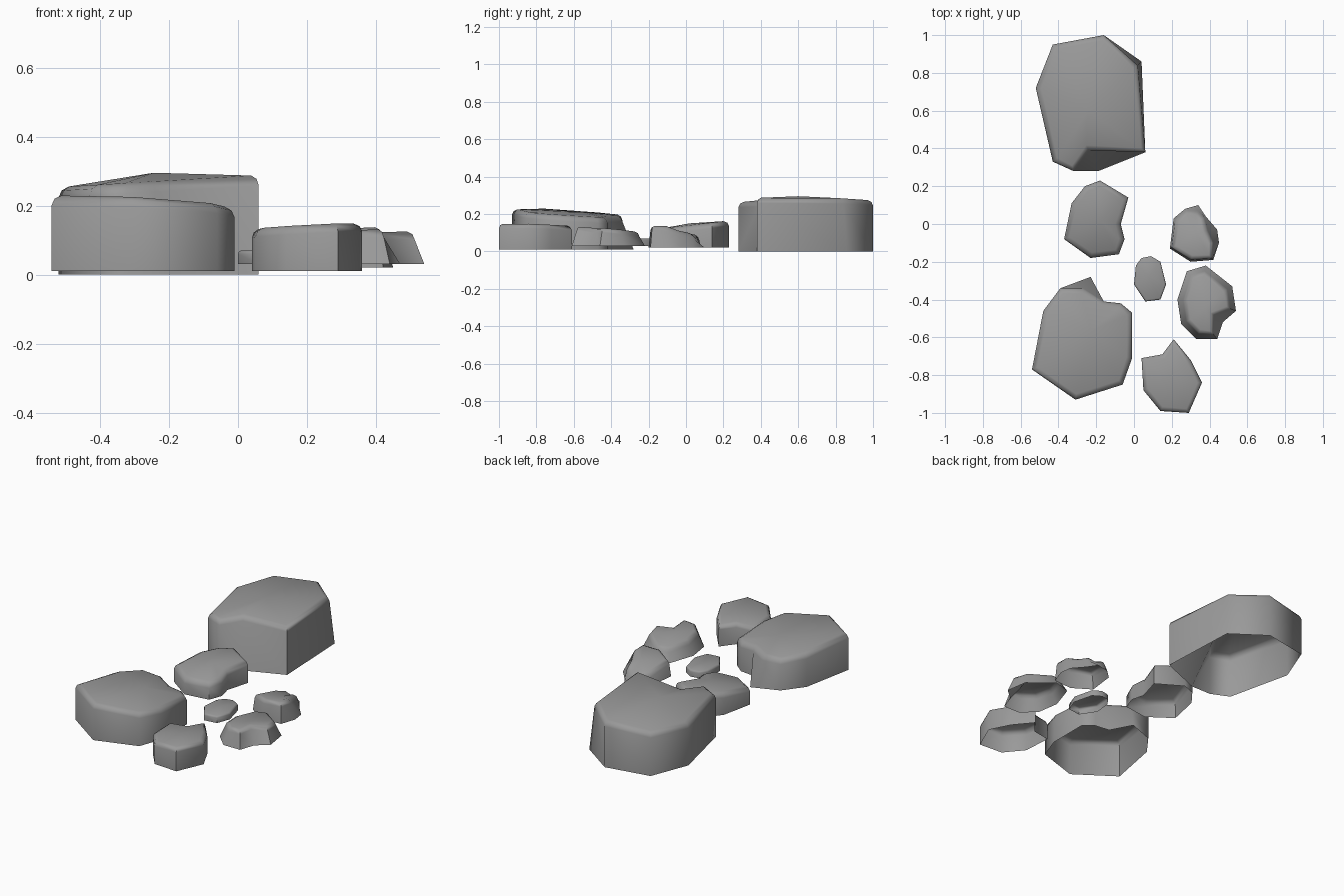
import bpy
import bmesh
from math import radians
from mathutils import Vector

cube = bpy.data.objects.get("Cube")
if cube:
    bpy.data.objects.remove(cube)

stone = bpy.data.materials.new("stone grey")
stone.use_nodes = True
grey = (.32, .32, .32, 1)
stone.diffuse_color = grey
stone.node_tree.nodes["Principled BSDF"].inputs["Base Color"].default_value = grey


def inset(points, distance):
    """Move each corner of a clockwise outline inward along its bisector."""
    result = []
    for i, here in enumerate(points):
        before = (here - points[i - 1]).normalized()
        after = (points[(i + 1) % len(points)] - here).normalized()
        tangent = (before + after).normalized()
        inward = Vector((tangent.y, -tangent.x))
        result.append(here + inward * distance)
    return result


def rock(name, outline, bottom, top, slope=(0, 0), taper=0, bevel=.03, crown=0, dents={}):
    """Open-bottomed rock: walls, rounded rim and a tilted cap.
    Dents shift the upper part of single corners by (x, y, z)."""
    base = [Vector(p) for p in outline]
    centre = sum(base, Vector((0, 0))) / len(base)
    shoulder = inset(base, taper)
    for i, (dx, dy, dz) in dents.items():
        shoulder[i] += Vector((dx, dy))

    def height(p):
        return top + slope[0] * (p.x - centre.x) + slope[1] * (p.y - centre.y)

    bm = bmesh.new()
    rings = [[bm.verts.new((p.x, p.y, bottom)) for p in base]]
    # Each rim step goes further in and higher up
    for step_in, drop in ((0, 1), (.3, .35), (1, 0)):
        ring = []
        for i, p in enumerate(inset(shoulder, bevel * step_in)):
            lift = dents[i][2] if i in dents else 0
            ring.append(bm.verts.new((p.x, p.y, height(p) - bevel * drop + lift)))
        rings.append(ring)
    count = len(base)
    for low, high in zip(rings, rings[1:]):
        for i in range(count):
            j = (i + 1) % count
            bm.faces.new((low[i], high[i], high[j], low[j]))
    # Cap fans out from a slightly raised middle
    middle = bm.verts.new((centre.x, centre.y, top + crown))
    cap = rings[-1]
    for i in range(count):
        bm.faces.new((cap[i], middle, cap[(i + 1) % count]))
    bmesh.ops.recalc_face_normals(bm, faces=bm.faces)
    if middle.normal.z < 0:
        bmesh.ops.reverse_faces(bm, faces=bm.faces)
    mesh = bpy.data.meshes.new(name)
    bm.to_mesh(mesh)
    bm.free()
    mesh.materials.append(stone)
    obj = bpy.data.objects.new(name, mesh)
    bpy.context.collection.objects.link(obj)
    bpy.ops.object.select_all(action='DESELECT')
    obj.select_set(True)
    bpy.context.view_layer.objects.active = obj
    bpy.ops.object.shade_smooth_by_angle(angle=radians(60))


# Outlines run clockwise from the rearmost corner
rock("large_back_rock",
     [(-.16, 1), (.04, .86), (.06, .38), (-.19, .28), (-.32, .28),
      (-.43, .33), (-.52, .72), (-.43, .95)],
     bottom=0, top=.27, slope=(.06, 0), crown=.025,
     dents={1: (-.02, -.02, 0), 3: (-.05, .11, 0)})

rock("large_front_rock",
     [(-.23, -.28), (-.16, -.41), (-.07, -.42), (-.01, -.47), (-.01, -.71),
      (-.06, -.85), (-.31, -.93), (-.54, -.77), (-.48, -.46), (-.39, -.34)],
     bottom=.01, top=.2, slope=(-.06, -.06), crown=.01,
     dents={0: (-.04, -.06, 0)})

rock("middle_rock",
     [(-.18, .23), (-.03, .14), (-.07, 0), (-.05, -.08), (-.08, -.16),
      (-.23, -.18), (-.37, -.08), (-.33, .11), (-.26, .2)],
     bottom=.02, top=.14, slope=(0, .12), crown=.01)

rock("small_right_rock",
     [(.34, .1), (.38, .04), (.44, -.03), (.45, -.1), (.42, -.19),
      (.3, -.2), (.19, -.13), (.21, .03), (.27, .08)],
     bottom=.02, top=.11, slope=(.05, -.2), taper=.01, bevel=.025,
     dents={0: (0, -.02, -.02), 2: (-.04, 0, 0), 3: (-.02, 0, .01)})

rock("sloping_right_rock",
     [(.38, -.22), (.52, -.33), (.54, -.46), (.47, -.52), (.44, -.61),
      (.33, -.61), (.25, -.53), (.23, -.4), (.28, -.25)],
     bottom=.03, top=.12, slope=(.04, -.08), taper=.03, bevel=.025,
     dents={3: (-.02, .02, 0)})

rock("pebble",
     [(.09, -.17), (.14, -.2), (.17, -.32), (.14, -.4), (.06, -.41),
      (0, -.32), (.01, -.22), (.04, -.18)],
     bottom=.03, top=.07, bevel=.01)

rock("front_right_rock",
     [(.21, -.61), (.3, -.72), (.36, -.84), (.29, -1), (.14, -.99),
      (.05, -.88), (.04, -.71), (.15, -.69)],
     bottom=.01, top=.14, slope=(.05, -.02), bevel=.025)
